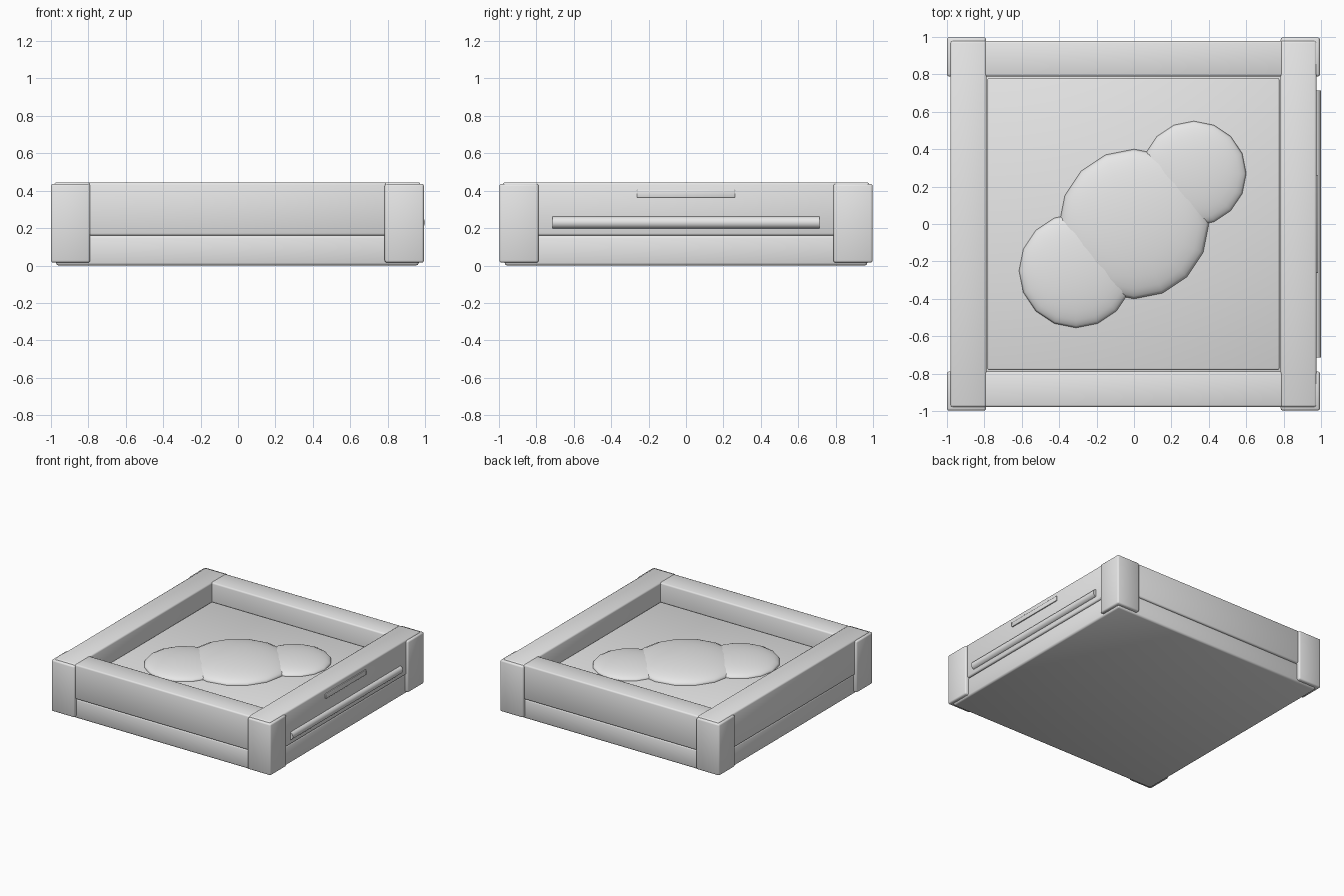
import bpy
from math import pi

cube = bpy.data.objects.get("Cube")
if cube:
    bpy.data.objects.remove(cube, do_unlink=True)

SHIFT = -0.003  # the side bar pushes the frame slightly off centre

grey = bpy.data.materials.new("plain_grey")
grey.use_nodes = True
grey.diffuse_color = (0.8, 0.8, 0.8, 1)
grey.node_tree.nodes["Principled BSDF"].inputs["Base Color"].default_value = (0.8, 0.8, 0.8, 1)


def finish(name):
    ob = bpy.context.object
    ob.name = ob.data.name = name
    ob.data.materials.append(grey)
    bpy.ops.object.shade_smooth()
    return ob


def box(name, low, high, bevel):
    """Rounded box between two opposite corners."""
    bpy.ops.mesh.primitive_cube_add(
        size=1, location=[(a + b) / 2 for a, b in zip(low, high)])
    bpy.context.object.scale = [b - a for a, b in zip(low, high)]
    bpy.ops.object.transform_apply(location=False, rotation=False, scale=True)
    ob = finish(name)
    mod = ob.modifiers.new("Rounded edges", "BEVEL")
    mod.width = bevel
    mod.segments = 2
    return ob


def span(centre, half):
    return centre - half, centre + half


# Base tray
box("base", (SHIFT - 0.97, -0.97, 0), (SHIFT + 0.97, 0.97, 0.162), 0.015)

# Four rails around the pit
for side, label in ((-1, "right"), (1, "left")):
    x0, x1 = span(SHIFT + side * 0.882, 0.097)
    box(label + "_rail", (x0, -0.979, 0.16), (x1, 0.979, 0.445), 0.012)
for side, label in ((-1, "front"), (1, "back")):
    y0, y1 = span(side * 0.884, 0.095)
    box(label + "_rail", (SHIFT - 0.8, y0, 0.16), (SHIFT + 0.8, y1, 0.444), 0.012)

# Corner posts
for sx, xname in ((-1, "right"), (1, "left")):
    for sy, yname in ((-1, "front"), (1, "back")):
        x0, x1 = span(SHIFT + sx * 0.892, 0.105)
        y0, y1 = span(sy * 0.893, 0.105)
        box(f"{yname}_{xname}_post", (x0, y0, 0.015), (x1, y1, 0.437), 0.012)

# Sand bed and its three overlapping mounds
box("sand", (SHIFT - 0.78, -0.78, 0.13), (SHIFT + 0.78, 0.78, 0.295), 0.008)
for name, x, y, radius in (("middle_mound", 0, 0, 0.4),
                           ("back_mound", 0.32, 0.27, 0.28),
                           ("front_mound", -0.31, -0.25, 0.305)):
    bpy.ops.mesh.primitive_uv_sphere_add(
        segments=16, ring_count=12, radius=radius, location=(x, y, 0.295))
    bpy.context.object.scale.z = 0.2
    finish(name)

# Handle bar and plate on the left side
bpy.ops.mesh.primitive_cylinder_add(
    vertices=16, radius=0.033, depth=1.43, location=(0.967, 0, 0.23), rotation=(pi / 2, 0, 0))
finish("side_bar")
bpy.ops.object.shade_smooth_by_angle()
box("side_plate", (0.96, -0.262, 0.364), (0.984, 0.262, 0.404), 0.003)
